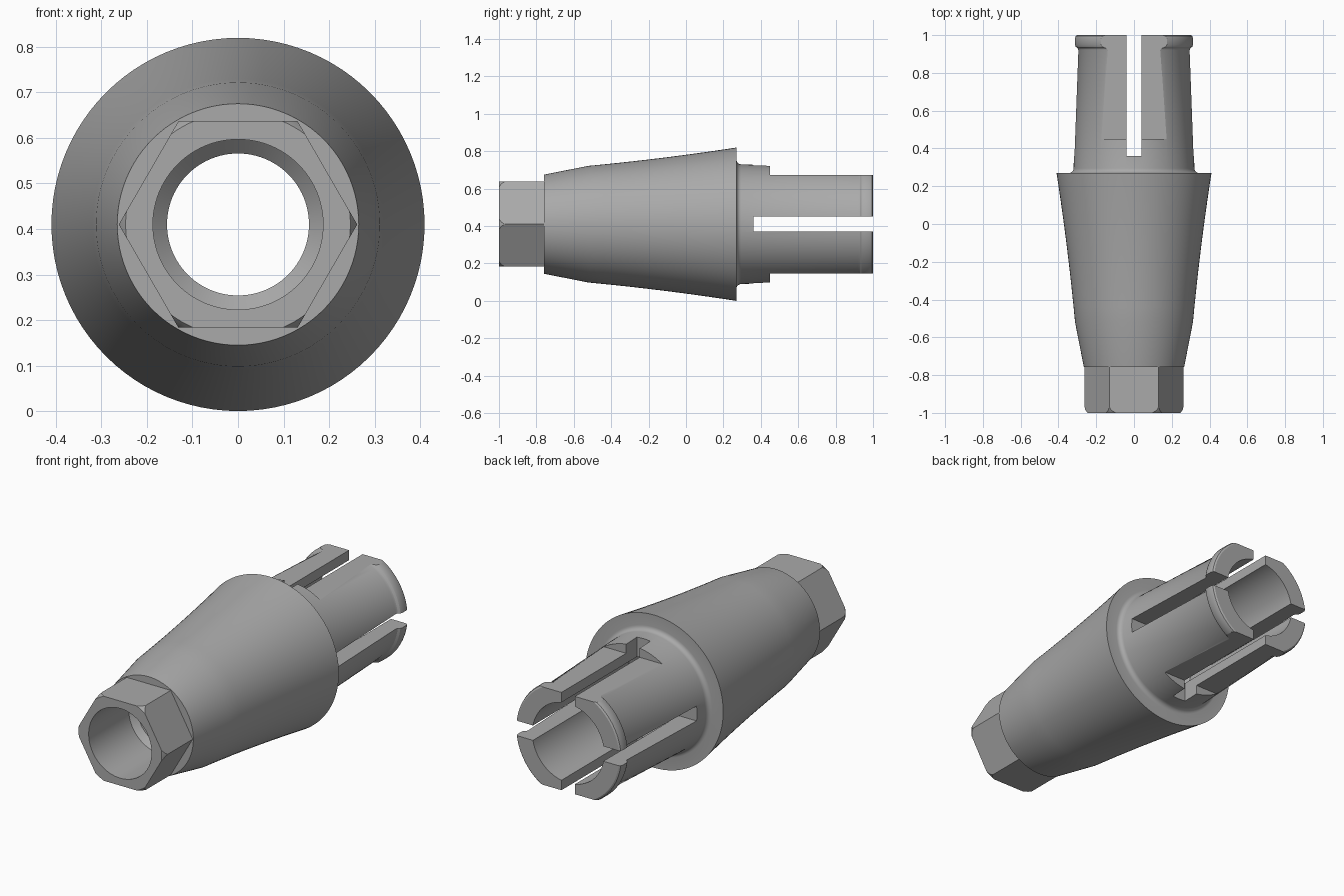
import bpy, bmesh, math
from mathutils import Vector

AXIS_Z = 0.41

cube = bpy.data.objects.get("Cube")
if cube:
    bpy.data.objects.remove(cube, do_unlink=True)

metal = bpy.data.materials.new("grey metal")
metal.use_nodes = True
GREY = (0.4, 0.4, 0.4, 1)
metal.diffuse_color = GREY
metal.node_tree.nodes["Principled BSDF"].inputs["Base Color"].default_value = GREY


def add_object(name, bm):
    bmesh.ops.recalc_face_normals(bm, faces=bm.faces)
    mesh = bpy.data.meshes.new(name)
    bm.to_mesh(mesh)
    bm.free()
    mesh.materials.append(metal)
    obj = bpy.data.objects.new(name, mesh)
    bpy.context.collection.objects.link(obj)
    return obj


def lathe(name, profile, sides):
    """Revolve a closed (y, radius) outline around the long axis."""
    bm = bmesh.new()
    rings = []
    for i in range(sides):
        a = math.tau * i / sides
        rings.append([bm.verts.new((r * math.cos(a), y, AXIS_Z + r * math.sin(a)))
                      for y, r in profile])
    n = len(profile)
    for i in range(sides):
        p, q = rings[i], rings[(i + 1) % sides]
        for j in range(n):
            k = (j + 1) % n
            bm.faces.new((p[j], p[k], q[k], q[j]))
    return add_object(name, bm)


def box(name, low, high):
    bm = bmesh.new()
    bmesh.ops.create_cube(bm, size=1)
    low, high = Vector(low), Vector(high)
    for v in bm.verts:
        v.co = (low + high) / 2 + v.co * (high - low)
    return add_object(name, bm)


# Body outline: front drive, flared body, shoulder, collar and lipped sleeve
outer = [(-1, 0.247), (-0.985, 0.257), (-0.965, 0.263), (-0.76, 0.263), (-0.76, 0.265), (-0.52, 0.312)]
for i in range(1, 11):
    t = i / 10
    outer.append((-0.52 + 0.79 * t, 0.312 + 0.074 * t + 0.024 * t * t))
for i in range(6):
    a = math.pi / 2 * i / 5
    outer.append((0.295 - 0.025 * math.cos(a), 0.345 - 0.025 * math.sin(a)))
outer += [(0.92, 0.297), (0.93, 0.301), (0.938, 0.311), (0.948, 0.315),
          (0.983, 0.315), (0.995, 0.311), (1, 0.303)]
# Bore with a conical seat and a wider rear socket
bore = [(1, 0.213), (0.2, 0.213), (0.15, 0.156), (-0.63, 0.156), (-0.66, 0.187), (-1, 0.187)]
body = lathe("slotted_sleeve_body", outer + bore, 96)

# Hexagonal drive, flats on the sleeve, and crossed slots
cutters = [lathe("hex_cutter", [(-1.1, 0.262), (-0.758, 0.262), (-0.758, 0.5), (-1.1, 0.5)], 6)]
for side in (-1, 1):
    z = sorted((AXIS_Z + side * 0.2625, AXIS_Z + side * 0.6))
    cutters.append(box("flat_cutter", (-0.6, 0.45, z[0]), (0.6, 1.1, z[1])))
for half_x, half_z in ((0.04, 0.6), (0.6, 0.04)):
    cutters.append(box("slot_cutter", (-half_x, 0.36, AXIS_Z - half_z),
                       (half_x, 1.1, AXIS_Z + half_z)))

bpy.ops.object.select_all(action='DESELECT')
bpy.context.view_layer.objects.active = body
body.select_set(True)
for cutter in cutters:
    cutter.hide_render = True
    mod = body.modifiers.new(cutter.name, 'BOOLEAN')
    mod.operation = 'DIFFERENCE'
    mod.solver = 'EXACT'
    mod.object = cutter
    bpy.ops.object.modifier_apply(modifier=mod.name)
    bpy.data.objects.remove(cutter, do_unlink=True)

bpy.ops.object.shade_smooth_by_angle(angle=math.radians(28))
